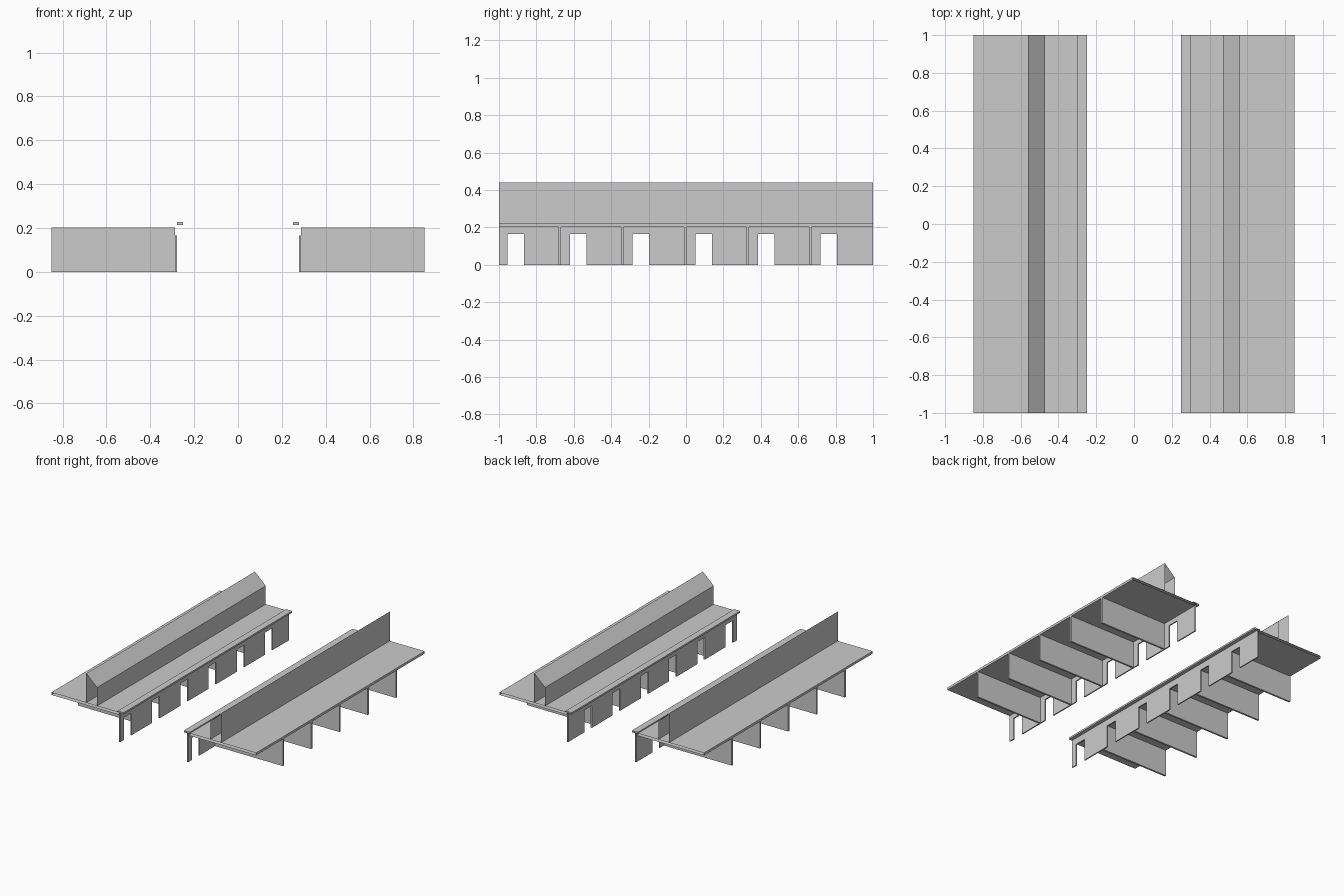
import bpy, bmesh

if "Cube" in bpy.data.objects:
    bpy.data.objects.remove(bpy.data.objects["Cube"])


def finish(name, bm):
    """Turn a right-hand part into an object and mirror it to the left."""
    bmesh.ops.recalc_face_normals(bm, faces=bm.faces)
    mesh = bpy.data.meshes.new(name)
    bm.to_mesh(mesh)
    bm.free()
    ob = bpy.data.objects.new(name, mesh)
    bpy.context.collection.objects.link(ob)
    mod = ob.modifiers.new("mirror", 'MIRROR')
    mod.use_clip = False
    mod.use_mirror_merge = False
    return ob


def sweep(bm, profile):
    """Open-ended sheet: an xz profile carried along the full length."""
    a = [bm.verts.new((x, -1, z)) for x, z in profile]
    b = [bm.verts.new((x, 1, z)) for x, z in profile]
    for i in range(len(profile) - 1):
        bm.faces.new((a[i], a[i + 1], b[i + 1], b[i]))
    return a, b


PITCH = 0.335

# Flat roof slab over the cells, open at both ends
bm = bmesh.new()
sweep(bm, [(0.285, 0.22), (0.85, 0.22), (0.85, 0.202), (0.285, 0.202)])
finish("roof_slab", bm)

# Raised skylight with a sloping top, open at both ends
bm = bmesh.new()
sweep(bm, [(0.47, 0.22), (0.47, 0.358), (0.56, 0.44), (0.56, 0.22)])
finish("skylight", bm)

# Overhanging lip along the corridor side
bm = bmesh.new()
a, b = sweep(bm, [(0.30, 0.22), (0.30, 0.228), (0.278, 0.228),
                  (0.25, 0.228), (0.25, 0.215), (0.278, 0.215)])
for e in (a, b):
    bm.faces.new(e[2:])
finish("roof_lip", bm)

# Corridor wall: a comb-shaped outline with six door openings
outline = [(-1, 0.215), (-1, 0)]
for i in range(6):
    y0 = -0.955 + PITCH * i
    y1 = y0 + 0.088
    outline += [(y0, 0), (y0, 0.166), (y1, 0.166), (y1, 0)]
outline += [(1, 0), (1, 0.215)]
bm = bmesh.new()
inner = [bm.verts.new((0.278, y, z)) for y, z in outline]
outer = [bm.verts.new((0.287, y, z)) for y, z in outline]
bm.faces.new(inner)
bm.faces.new(outer[::-1])
for i in range(1, len(outline) - 2):
    bm.faces.new((inner[i], inner[i + 1], outer[i + 1], outer[i]))
finish("corridor_wall", bm)

# Partitions between the rooms
bm = bmesh.new()
for i in range(5):
    res = bmesh.ops.create_cube(bm, size=1)
    bmesh.ops.scale(bm, verts=res["verts"], vec=(0.563, 0.014, 0.202))
    bmesh.ops.translate(bm, verts=res["verts"],
                        vec=(0.5685, -0.675 + PITCH * i, 0.101))
finish("partitions", bm)
